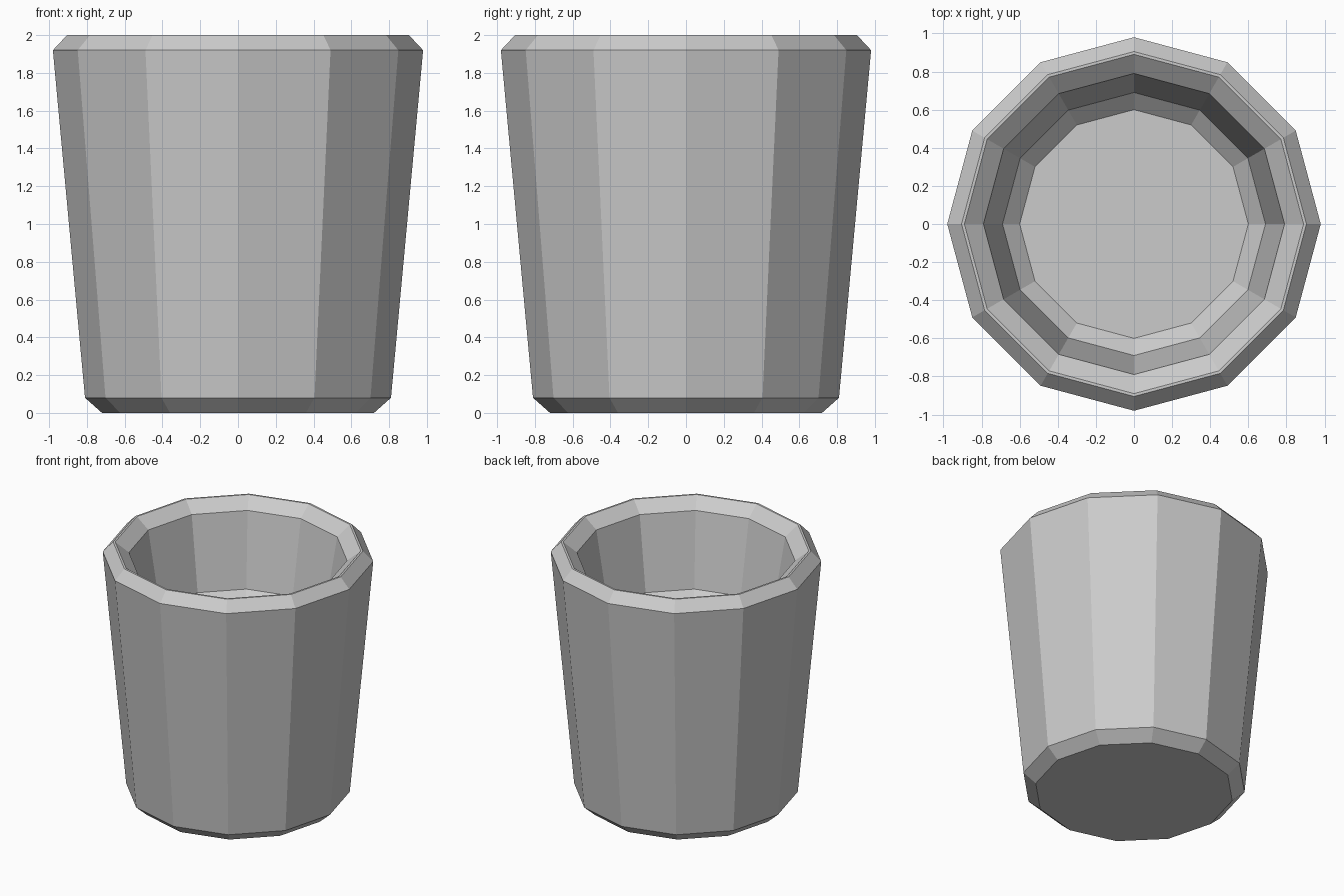
import bpy, bmesh
from math import cos, sin, tau

if "Cube" in bpy.data.objects:
    bpy.data.objects.remove(bpy.data.objects["Cube"])

SIDES = 12

# Cup profile (radius, height): underside, outer wall, chamfered rim, inner wall, raised floor
PROFILE = [
    (0.72, 0.00), (0.81, 0.08), (0.98, 1.92), (0.905, 2.00),
    (0.89, 2.00), (0.79, 1.92), (0.69, 1.34), (0.60, 1.26),
]


def lathe(name, profile, sides):
    bm = bmesh.new()
    rings = [[bm.verts.new((r * cos(tau * i / sides), r * sin(tau * i / sides), z))
              for i in range(sides)] for r, z in profile]
    for low, high in zip(rings, rings[1:]):
        for i in range(sides):
            j = (i + 1) % sides
            bm.faces.new((low[i], low[j], high[j], high[i]))
    # Flat underside and inner floor
    bm.faces.new(rings[0][::-1])
    bm.faces.new(rings[-1])
    bmesh.ops.recalc_face_normals(bm, faces=bm.faces)
    mesh = bpy.data.meshes.new(name)
    bm.to_mesh(mesh)
    bm.free()
    obj = bpy.data.objects.new(name, mesh)
    bpy.context.collection.objects.link(obj)
    return obj


lathe("cup", PROFILE, SIDES)
